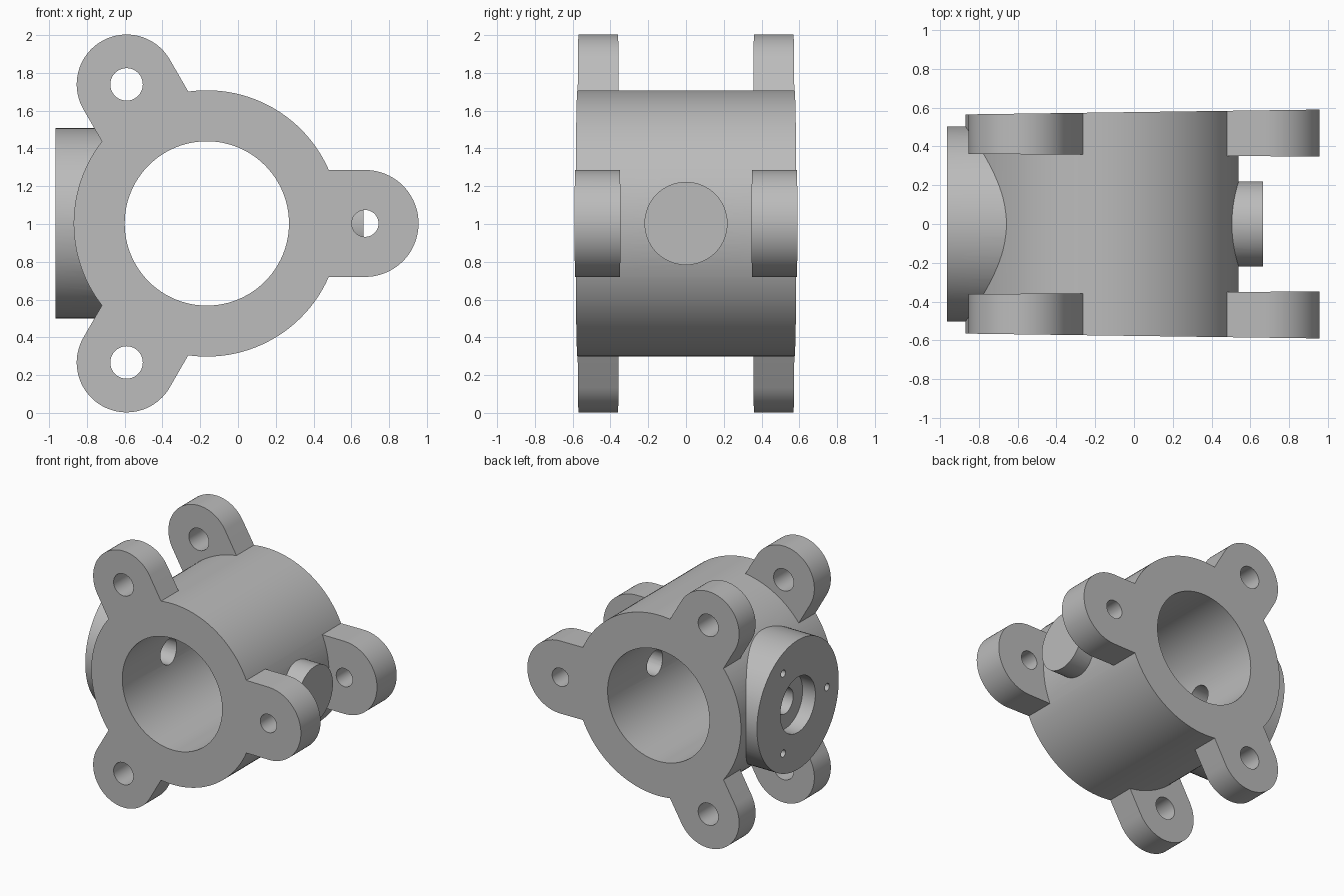
import bpy, bmesh, math
from mathutils import Vector

if "Cube" in bpy.data.objects:
    bpy.data.objects.remove(bpy.data.objects["Cube"], do_unlink=True)

CX, CZ = -0.165, 1.003       # bore axis
HALF, INNER = 0.577, 0.355   # housing half length, inner face of the lugs

grey = bpy.data.materials.new("cast_grey")
grey.use_nodes = True
colour = (0.5, 0.5, 0.5, 1)
grey.diffuse_color = colour
grey.node_tree.nodes["Principled BSDF"].inputs["Base Color"].default_value = colour


def prism(name, outline, direction):
    """Extrude a planar outline along a vector."""
    bm = bmesh.new()
    face = bm.faces.new([bm.verts.new(p) for p in outline])
    top = bmesh.ops.extrude_face_region(bm, geom=[face])["geom"]
    bmesh.ops.translate(bm, vec=direction,
                        verts=[v for v in top if isinstance(v, bmesh.types.BMVert)])
    bmesh.ops.recalc_face_normals(bm, faces=bm.faces)
    mesh = bpy.data.meshes.new(name)
    bm.to_mesh(mesh)
    bm.free()
    obj = bpy.data.objects.new(name, mesh)
    bpy.context.collection.objects.link(obj)
    mesh.materials.append(grey)
    return obj


def arc(radius, start, end, steps):
    for i in range(steps):
        a = start + (end - start) * i / (steps - 1)
        yield radius * math.cos(a), radius * math.sin(a)


def disc(name, axis, centre, radius, a, b, sides=96):
    """Cylinder along x or y between coordinates a and b."""
    ring = list(arc(radius, 0, math.tau * (sides - 1) / sides, sides))
    if axis == "y":
        pts = [(centre[0] + u, a, centre[1] + v) for u, v in ring]
        return prism(name, pts, Vector((0, b - a, 0)))
    pts = [(a, centre[0] + u, centre[1] + v) for u, v in ring]
    return prism(name, pts, Vector((b - a, 0, 0)))


def combine(base, part, operation):
    bpy.context.view_layer.objects.active = base
    mod = base.modifiers.new(operation.lower(), "BOOLEAN")
    mod.operation, mod.solver, mod.object = operation, "EXACT", part
    bpy.ops.object.modifier_apply(modifier=mod.name)
    bpy.data.objects.remove(part, do_unlink=True)


# Main barrel
housing = disc("housing", "y", (CX, CZ), 0.705, -HALF, HALF, 120)

# Inlet flange and opposite shaft boss
combine(housing, disc("inlet_flange", "x", (0, CZ), 0.504, -0.965, -0.3), "UNION")
combine(housing, disc("shaft_boss", "x", (0, CZ), 0.22, 0.35, 0.665, 64), "UNION")

# Three pairs of mounting lugs: angle, reach, half width, hole radius
lugs = [(0, 0.838, 0.283, 0.071), (120, 0.85, 0.264, 0.086), (240, 0.85, 0.264, 0.086)]
holes = []
for degrees, reach, width, hole in lugs:
    t = math.radians(degrees)
    shape = [(0.55, -width)]
    shape += [(reach + u, v) for u, v in arc(width, -math.pi / 2, math.pi / 2, 41)]
    shape += [(0.55, width)]
    centre = (CX + reach * math.cos(t), CZ + reach * math.sin(t))
    for side in (-1, 1):
        pts = [(CX + u * math.cos(t) - v * math.sin(t), side * INNER,
                CZ + u * math.sin(t) + v * math.cos(t)) for u, v in shape]
        lug = prism("mounting_lug", pts, Vector((0, side * (HALF - INNER), 0)))
        combine(housing, lug, "UNION")
        holes.append((centre, hole, side))

# Bolt holes and main bore
for centre, hole, side in holes:
    combine(housing, disc("bolt_hole", "y", centre, hole, side * 0.3, side * 0.7, 40),
            "DIFFERENCE")
combine(housing, disc("bore", "y", (CX, CZ), 0.435, -0.8, 0.8), "DIFFERENCE")

# Stepped inlet port, blind shaft socket and flange screw holes
combine(housing, disc("port", "x", (0, CZ), 0.1, -1.1, -0.3, 40), "DIFFERENCE")
combine(housing, disc("port_recess", "x", (0, CZ), 0.216, -1.1, -0.855, 64), "DIFFERENCE")
combine(housing, disc("shaft_socket", "x", (0, CZ), 0.097, 0, 0.56, 40), "DIFFERENCE")
for k in range(3):
    a = math.pi + k * math.tau / 3
    spot = (0.36 * math.cos(a), CZ + 0.36 * math.sin(a))
    combine(housing, disc("screw_hole", "x", spot, 0.028, -1.1, -0.82, 20), "DIFFERENCE")

# Slight draft: the housing and lugs thicken towards the boss side
for v in housing.data.vertices:
    side = math.copysign(1, v.co.y)
    if abs(abs(v.co.y) - HALF) < 0.001:
        v.co.y += side * 0.0137 * v.co.x
    elif abs(abs(v.co.y) - INNER) < 0.0005:
        v.co.y -= side * 0.008 * v.co.x

bpy.ops.object.select_all(action="DESELECT")
housing.select_set(True)
bpy.context.view_layer.objects.active = housing
bpy.ops.object.shade_smooth_by_angle(angle=math.radians(30))
